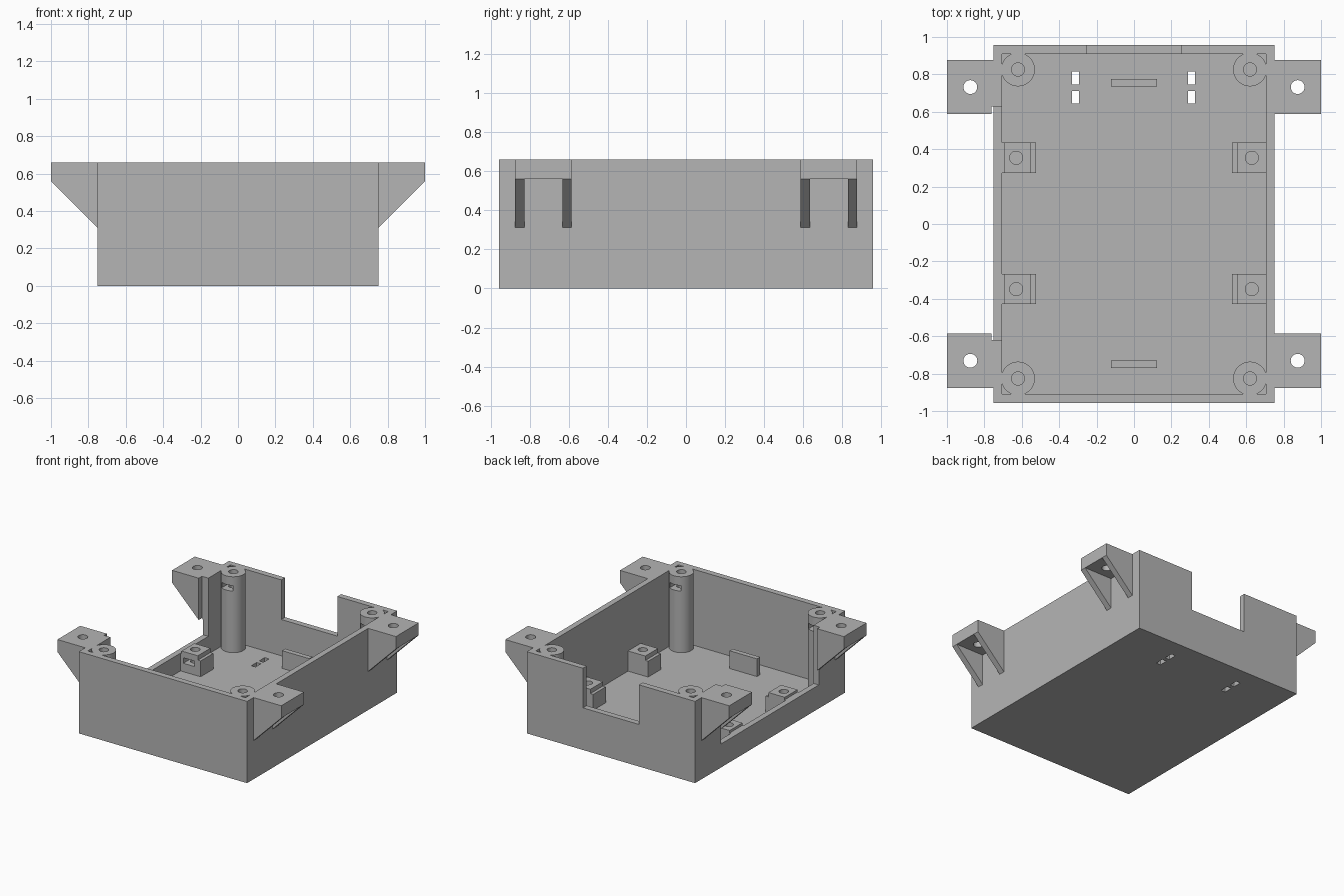
import bpy, bmesh, math

if "Cube" in bpy.data.objects:
    bpy.data.objects.remove(bpy.data.objects["Cube"])

mat = bpy.data.materials.new("light_grey")
mat.diffuse_color = (0.46, 0.46, 0.46, 1)
mat.use_nodes = True
mat.node_tree.nodes["Principled BSDF"].inputs["Base Color"].default_value = mat.diffuse_color


def finish(name, bm):
    bmesh.ops.recalc_face_normals(bm, faces=bm.faces[:])
    me = bpy.data.meshes.new(name)
    bm.to_mesh(me)
    bm.free()
    me.materials.append(mat)
    ob = bpy.data.objects.new(name, me)
    bpy.context.collection.objects.link(ob)
    return ob


def prism(name, pts, y0, y1):
    """Extrude an x-z profile along y."""
    bm = bmesh.new()
    f = bm.faces.new([bm.verts.new((x, y0, z)) for x, z in pts])
    ext = bmesh.ops.extrude_face_region(bm, geom=[f])["geom"]
    vs = [v for v in ext if isinstance(v, bmesh.types.BMVert)]
    bmesh.ops.translate(bm, vec=(0, y1 - y0, 0), verts=vs)
    return finish(name, bm)


def box(name, x0, x1, y0, y1, z0, z1):
    x0, x1 = sorted((x0, x1))
    return prism(name, [(x0, z0), (x1, z0), (x1, z1), (x0, z1)], y0, y1)


def cyl(name, x, y, r, z0, z1, n=48):
    bm = bmesh.new()
    bmesh.ops.create_cone(bm, cap_ends=True, segments=n, radius1=r, radius2=r, depth=z1 - z0)
    bmesh.ops.translate(bm, vec=(x, y, (z0 + z1) / 2), verts=bm.verts[:])
    return finish(name, bm)


def combine(ob, other, op="DIFFERENCE"):
    """Apply a boolean and remove the helper."""
    m = ob.modifiers.new("bool", "BOOLEAN")
    m.operation, m.solver, m.object = op, "EXACT", other
    bpy.context.view_layer.objects.active = ob
    bpy.ops.object.modifier_apply(modifier=m.name)
    bpy.data.objects.remove(other)


def cut_opening(ob):
    """Large cutout in the left wall, also trimming what sits against it."""
    combine(ob, box("cutter", -0.762, -0.695, -0.62, 0.628, 0.19, 0.8))


def smooth(ob):
    bpy.ops.object.select_all(action="DESELECT")
    ob.select_set(True)
    bpy.context.view_layer.objects.active = ob
    bpy.ops.object.shade_smooth_by_angle(angle=math.radians(30))


W, D, H, FLOOR = 0.752, 0.958, 0.66, 0.047

# Open tray
tray = box("tray", -W, W, -D, D, 0, H)
combine(tray, box("cutter", -0.705, 0.705, -0.91, 0.91, FLOOR, 0.8))

# Corner screw posts, joined to the walls
posts = [(sx * 0.62, sy * 0.826, sy) for sx in (-1, 1) for sy in (-1, 1)]
for x, y, sy in posts:
    combine(tray, cyl("post", x, y, 0.09, 0.02, H), "UNION")
for x, y, sy in posts:
    combine(tray, cyl("cutter", x, y, 0.035, 0.42, 0.8, 32))
    # Nut slot opening inwards
    ya, yb = sorted((y + sy * 0.045, y - sy * 0.12))
    combine(tray, box("cutter", x - 0.05, x + 0.05, ya, yb, 0.545, 0.59))

# Wall openings: left side and back cable notch
cut_opening(tray)
combine(tray, box("cutter", -0.25, 0.25, 0.9, 1.1, 0.34, 0.8))

# Cable tie slots in the floor
for x in (-0.313, 0.307):
    for y0, y1 in ((0.643, 0.712), (0.745, 0.815)):
        combine(tray, box("cutter", x - 0.019, x + 0.019, y0, y1, -0.1, 0.1))
smooth(tray)

# Low locating ridges on the floor
box("front_ridge", -0.122, 0.122, -0.771, -0.731, FLOOR - 0.01, 0.19)
box("back_ridge", -0.122, 0.122, 0.735, 0.775, FLOOR - 0.01, 0.19)

for sx, side in ((-1, "left"), (1, "right")):
    # Board supports with a stepped edge, screw hole and nut slot
    for y, end in ((-0.348, "front"), (0.354, "back")):
        pts = [(0.71, FLOOR - 0.01), (0.525, FLOOR - 0.01), (0.525, 0.175),
               (0.55, 0.175), (0.55, 0.21), (0.71, 0.21)]
        sup = prism(f"{end}_{side}_board_support", [(sx * x, z) for x, z in pts],
                    y - 0.081, y + 0.081)
        combine(sup, cyl("cutter", sx * 0.63, y, 0.035, 0.07, 0.4, 32))
        combine(sup, box("cutter", sx * 0.58, sx * 0.68, y - 0.2, y + 0.045, 0.115, 0.16))
        if sx < 0:
            cut_opening(sup)
        smooth(sup)

    # Mounting ears with two triangular ribs underneath
    for y, end in ((-0.731, "front"), (0.732, "back")):
        ear = box(f"{end}_{side}_mounting_ear", sx * W, sx, y - 0.145, y + 0.145, 0.56, H)
        combine(ear, cyl("cutter", sx * 0.875, y, 0.037, 0.4, 0.8, 32))
        parts = [ear]
        for a in (y - 0.145, y + 0.097):
            parts.append(prism(f"{end}_{side}_ear_rib",
                               [(sx * W, 0.56), (sx, 0.56), (sx * W, 0.312)], a, a + 0.048))
        for p in parts:
            if sx < 0:
                cut_opening(p)
        smooth(ear)
